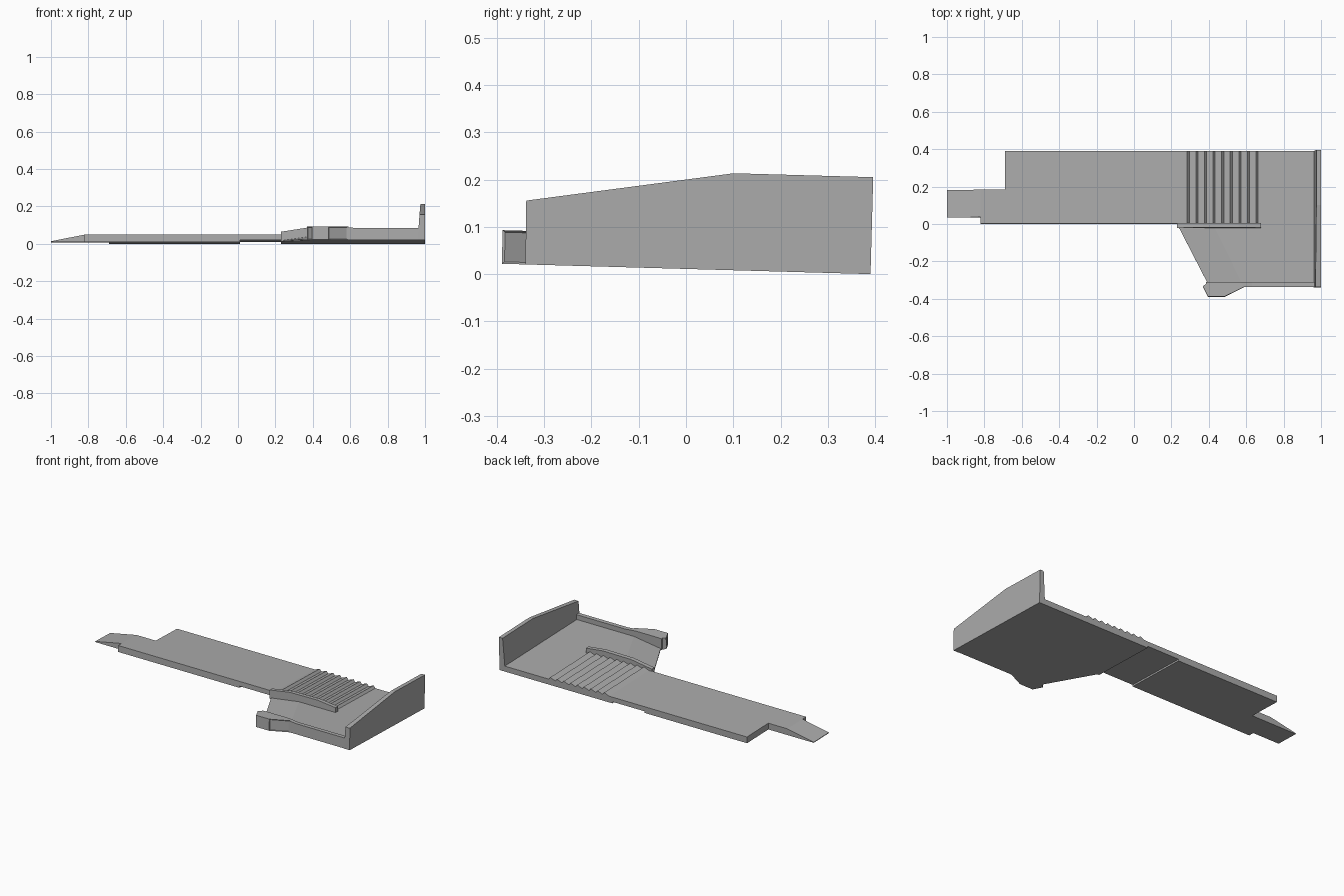
import bpy, bmesh
from mathutils import Matrix

cube = bpy.data.objects.get("Cube")
if cube:
    bpy.data.objects.remove(cube)

grey = bpy.data.materials.new("plain_grey")
grey.use_nodes = True
colour = (0.41, 0.41, 0.41, 1)
grey.diffuse_color = colour
grey.node_tree.nodes["Principled BSDF"].inputs["Base Color"].default_value = colour

BOTTOM, FLOOR, DECK = 0.011, 0.045, 0.05
TILT = Matrix.Rotation(-0.028, 4, 'X')


def prism(name, outline, axis, lo, hi, edit=None):
    """Extrude a flat outline along x, y or z; the whole model leans slightly."""
    place = {'X': lambda a, b, t: (t, a, b),
             'Y': lambda a, b, t: (a, t, b),
             'Z': lambda a, b, t: (a, b, t)}[axis]
    bm = bmesh.new()
    ends = [[bm.verts.new(place(a, b, t)) for a, b in outline] for t in (lo, hi)]
    for ring in ends:
        bm.faces.new(ring)
    n = len(outline)
    for i in range(n):
        j = (i + 1) % n
        bm.faces.new((ends[0][i], ends[0][j], ends[1][j], ends[1][i]))
    bmesh.ops.recalc_face_normals(bm, faces=bm.faces)
    if edit:
        edit(bm)
    bm.transform(TILT)
    mesh = bpy.data.meshes.new(name)
    bm.to_mesh(mesh)
    bm.free()
    mesh.materials.append(grey)
    obj = bpy.data.objects.new(name, mesh)
    bpy.context.collection.objects.link(obj)
    return obj


# Long deck with a stepped underside and a ridged, descending top
top = [(-0.69, DECK), (0.25, DECK)]
ridges, pitch = 9, 0.046
for i in range(ridges):
    x = 0.25 + i * pitch
    level = DECK + (FLOOR - DECK) * (i + 1) / ridges
    top += [(x + pitch * 0.75, level + 0.014), (x + pitch, level)]
under = [(0.67, BOTTOM), (0.23, BOTTOM), (0.23, 0.021), (0.01, 0.021),
         (0.01, BOTTOM), (-0.69, BOTTOM)]
prism("ridged_deck", top + under, 'Y', 0, 0.39)

# Narrow end of the deck and its tapered tongue
prism("deck_end", [(-0.82, BOTTOM), (-0.69, BOTTOM), (-0.69, DECK), (-0.82, DECK)],
      'Y', 0, 0.182)
prism("tongue", [(-1, BOTTOM), (-0.82, BOTTOM), (-0.82, DECK), (-1, BOTTOM + 0.004)],
      'Y', 0.035, 0.182)

# Wide platform
prism("platform", [(0.42, 0), (0.585, -0.335), (0.99, -0.335), (0.99, 0.39),
                   (0.664, 0.39), (0.664, 0)], 'Z', BOTTOM, FLOOR)


# Low ramp falling to the slanted side
def lower_edge(bm):
    for v in bm.verts:
        if v.co.z > BOTTOM + 0.01 and v.co.x < 0.41 + v.co.y * 0.01:
            v.co.z = BOTTOM + 0.007


prism("side_ramp", [(0.23, 0), (0.395, -0.32), (0.585, -0.335), (0.42, 0)],
      'Z', BOTTOM, FLOOR, lower_edge)

# Raised rail along the ridges
prism("side_rail", [(0.23, BOTTOM), (0.23, 0.064), (0.37, 0.086), (0.56, 0.088),
                    (0.68, 0.074), (0.68, 0.03)], 'Y', -0.022, 0.003)

# Front lip
prism("front_lip", [(0.385, BOTTOM), (0.385, 0.081), (0.57, 0.081), (0.63, 0.075),
                    (0.98, 0.075), (0.98, BOTTOM)], 'Y', -0.338, -0.312)


# Block on the lip, with shallow recessed ends
def recess_ends(bm):
    faces = [f for f in bm.faces if abs(f.normal.x) > 0.4 and f.calc_area() > 0.003]
    bmesh.ops.inset_individual(bm, faces=faces, thickness=0.006, depth=-0.004)


prism("lip_block", [(0.40, -0.312), (0.368, -0.335), (0.395, -0.39), (0.485, -0.39),
                    (0.59, -0.338), (0.57, -0.312)], 'Z', BOTTOM, 0.082, recess_ends)


# End wall, leaning on its inner face
def taper_wall(bm):
    for v in bm.verts:
        if v.co.x < 0.98:
            v.co.x += 0.07 * v.co.z


prism("end_wall", [(-0.34, BOTTOM), (0.39, BOTTOM), (0.39, 0.216), (0.095, 0.216),
                   (-0.342, 0.146)], 'X', 0.96, 1, taper_wall)
